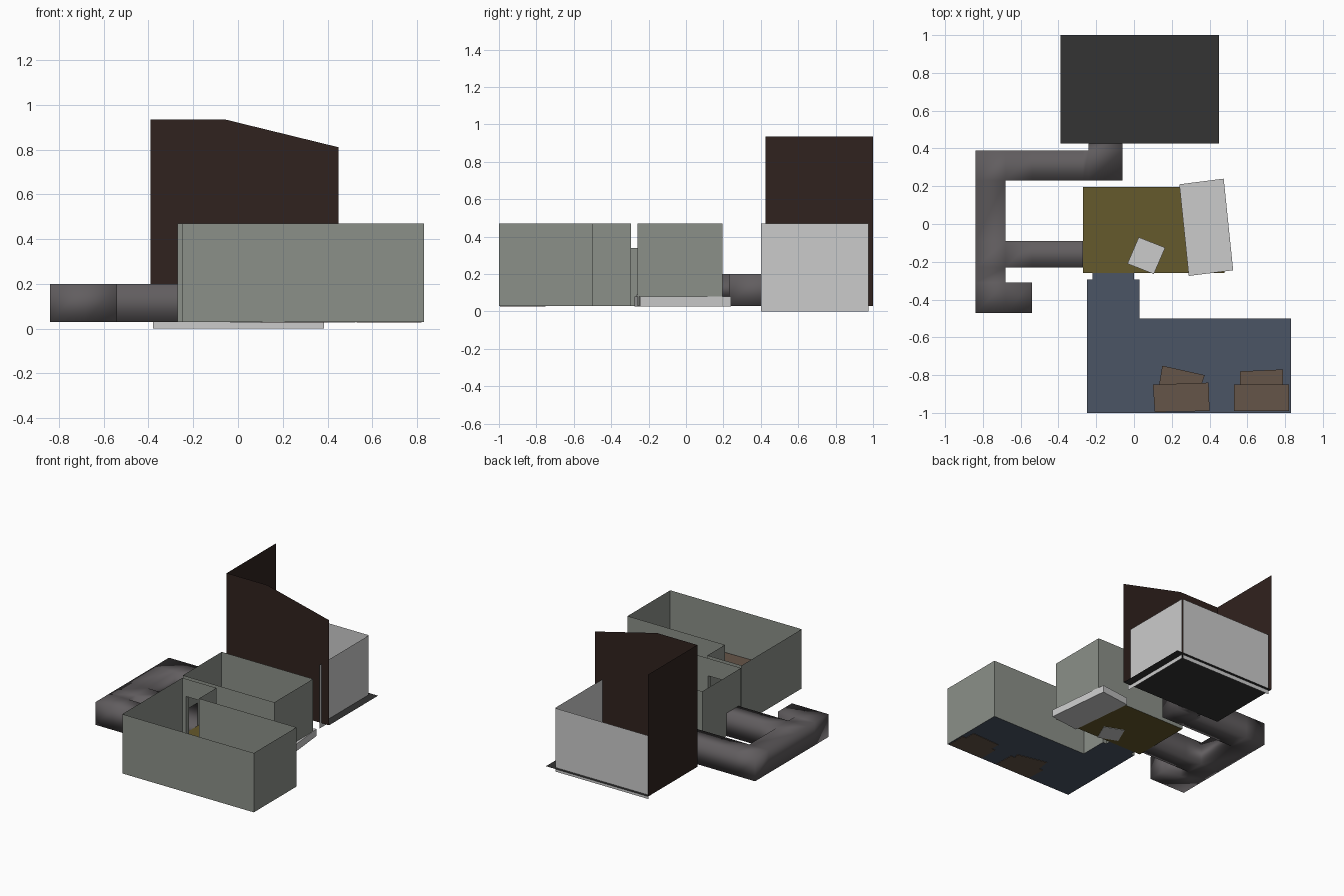
import bpy
from mathutils import Vector

if "Cube" in bpy.data.objects:
    bpy.data.objects.remove(bpy.data.objects["Cube"])

Z = 0.03      # floor level
TOP = 0.47    # room wall top


def mat(name, r, g, b):
    m = bpy.data.materials.new(name)
    m.diffuse_color = (r, g, b, 1)
    m.use_nodes = True
    m.node_tree.nodes["Principled BSDF"].inputs["Base Color"].default_value = m.diffuse_color
    return m


WALL = mat("wall_paint", .26, .28, .25)
BLUE = mat("blue_floor", .07, .09, .13)
GOLD = mat("yellow_floor", .13, .10, .025)
WOOD = mat("wood", .13, .09, .065)
BROWN = mat("dark_brown", .03, .016, .013)
BLACK = mat("dark_floor", .033, .033, .033)
STONE = mat("tunnel_stone", .12, .11, .115)


def mesh(name, verts, faces, material=None):
    me = bpy.data.meshes.new(name)
    me.from_pydata(verts, [], faces)
    ob = bpy.data.objects.new(name, me)
    bpy.context.collection.objects.link(ob)
    if material:
        me.materials.append(material)
    return ob


def sheet(name, outline, material, z=Z):
    return mesh(name, [(x, y, z) for x, y in outline], [range(len(outline))], material)


def walls(name, outline, material, doors=None, low=Z, top=TOP, closed=True):
    """Thin walls along an outline; doors = {edge: (start, end, head height)}."""
    doors = doors or {}
    verts, faces = [], []
    n = len(outline)
    for i in range(n if closed else n - 1):
        a, b = Vector(outline[i]), Vector(outline[(i + 1) % n])
        d = (b - a).normalized()
        prof = [(0, low)]
        if i in doors:
            s, e, h = doors[i]
            prof += [(s, low), (s, h), (e, h), (e, low)]
        length = (b - a).length
        prof += [(length, low), (length, top), (0, top)]
        k = len(verts)
        verts += [(*(a + d * t), z) for t, z in prof]
        faces.append(range(k, k + len(prof)))
    return mesh(name, verts, faces, material)


def block(name, corners, z0, z1, material=None):
    v = [(x, y, z0) for x, y in corners] + [(x, y, z1) for x, y in corners]
    f = [(3, 2, 1, 0), (4, 5, 6, 7)] + [(i, (i + 1) % 4, (i + 1) % 4 + 4, i + 4) for i in range(4)]
    return mesh(name, v, f, material)


def rect(x0, x1, y0, y1):
    return [(x0, y0), (x1, y0), (x1, y1), (x0, y1)]


# L-shaped front room
ell = [(-.25, -1), (.83, -1), (.83, -.5), (.03, -.5), (.03, -.295), (-.25, -.295)]
sheet("front_room_floor", ell, BLUE)
walls("front_room_walls", ell, WALL, {4: (.03, .25, .34)})

# Doorway joining the two rooms
sheet("doorway_floor", rect(-.22, 0, -.295, -.26), BLUE)
for side, x in (("left", -.22), ("right", 0)):
    walls(f"doorway_{side}_jamb", [(x, -.295), (x, -.26)], WALL, top=.34, closed=False)

# Middle room
mid = rect(-.27, .48, -.26, .195)
sheet("middle_room_floor", mid, GOLD)
walls("middle_room_walls", mid, WALL, {0: (.05, .27, .34), 3: (.285, .425, .2)})

# Furniture
block("bed", [(.29, -.275), (.525, -.245), (.475, .24), (.24, .21)], .027, .08)
block("stool", [(.105, -.265), (.165, -.125), (.025, -.07), (-.035, -.21)], .027, .09)
block("desk_1", [(.11, -.995), (.40, -.99), (.395, -.84), (.10, -.85)], .027, .135, WOOD)
block("bench_1", [(.13, -.87), (.35, -.87), (.375, -.80), (.15, -.75)], .027, .08, WOOD)
block("desk_2", rect(.53, .82, -.99, -.85), .027, .135, WOOD)
block("bench_2", [(.56, -.86), (.79, -.86), (.79, -.77), (.56, -.78)], .027, .08, WOOD)

# Back hall: dark floor, tall sloped front wall, left wall, two pale walls
sheet("hall_floor", rect(-.39, .45, .425, 1), BLACK)
front = [(-.39, Z), (-.24, Z), (-.24, .2), (-.06, .2), (-.06, Z), (.45, Z),
         (.45, .81), (-.06, .935), (-.39, .935)]
mesh("hall_front_wall", [(x, .425, z) for x, z in front], [range(len(front))], BROWN)
walls("hall_left_wall", [(-.39, .425), (-.39, 1)], BROWN, top=.935, closed=False)
walls("hall_right_wall", [(.39, .40), (.39, .975)], None, low=0, closed=False)
walls("hall_back_wall", [(.385, .98), (-.38, .98)], None, low=0, closed=False)

# Tunnel laid out on grid cells, sides only where no neighbouring cell
xs = [-.84, -.68, -.54, -.27, -.24, -.06]
ys = [-.47, -.31, -.23, -.09, .23, .39, .425]
cells = {(0, j) for j in range(5)} | {(i, 4) for i in range(5)}
cells |= {(1, 0), (1, 2), (2, 2), (4, 5)}
open_ends = {((2, 2), (1, 0)), ((4, 5), (0, 1))}
index, verts, faces = {}, [], []


def vert(i, j, k):
    if (i, j, k) not in index:
        index[i, j, k] = len(verts)
        verts.append((xs[i], ys[j], (Z, .2)[k]))
    return index[i, j, k]


for i, j in sorted(cells):
    ring = [(i, j), (i + 1, j), (i + 1, j + 1), (i, j + 1)]
    faces.append([vert(*p, 1) for p in ring])
    faces.append([vert(*p, 0) for p in reversed(ring)])
    for s, (dx, dy) in enumerate([(0, -1), (1, 0), (0, 1), (-1, 0)]):
        if (i + dx, j + dy) in cells or ((i, j), (dx, dy)) in open_ends:
            continue
        a, b = ring[s], ring[(s + 1) % 4]
        faces.append([vert(*a, 0), vert(*b, 0), vert(*b, 1), vert(*a, 1)])
tunnel = mesh("tunnel", verts, faces, STONE)
tunnel.data.polygons.foreach_set("use_smooth", [True] * len(tunnel.data.polygons))
